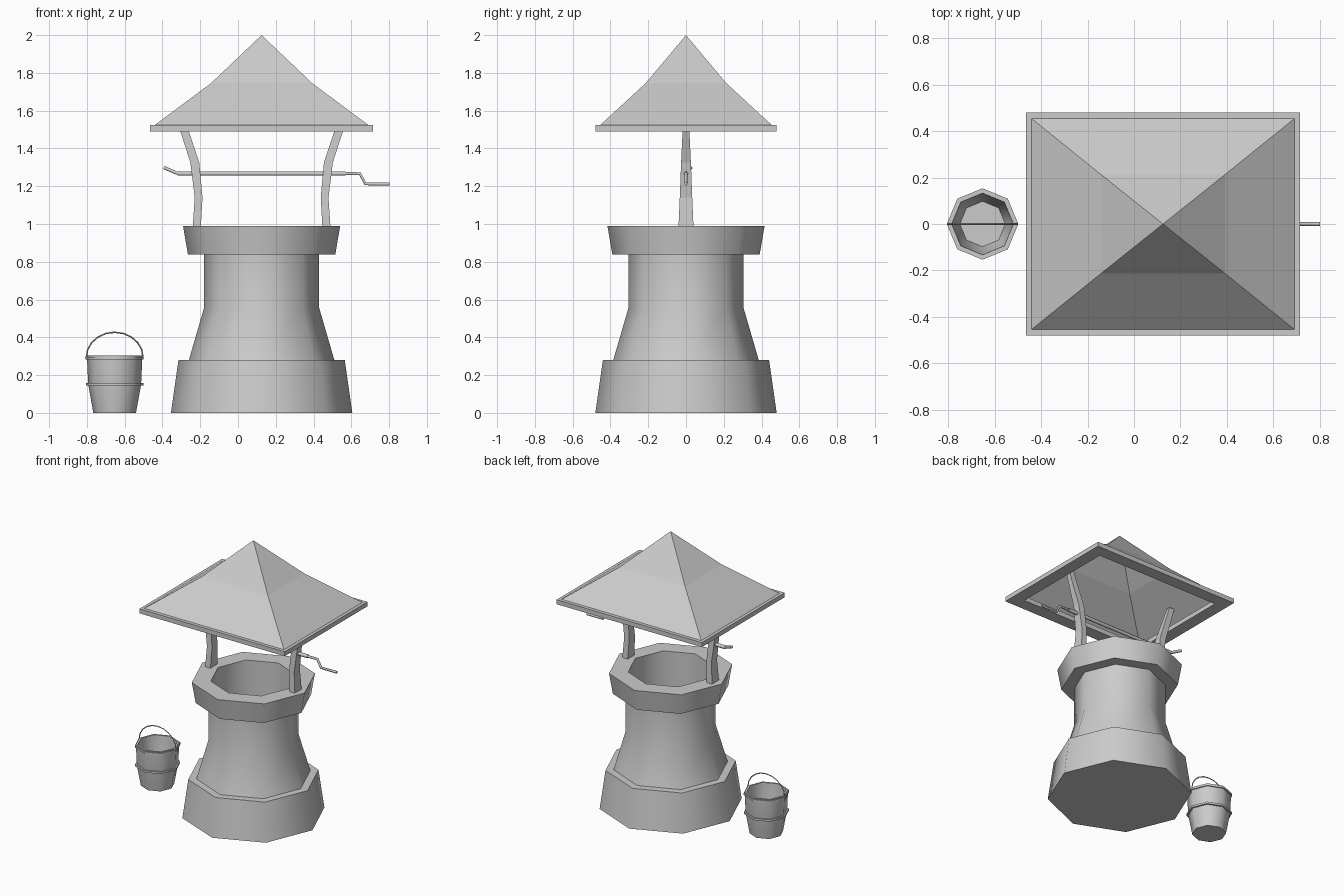
import bpy, bmesh
from math import sin, cos, pi, radians

if "Cube" in bpy.data.objects:
    bpy.data.objects.remove(bpy.data.objects["Cube"])

CX = 0.125            # well axis
BX = -0.653           # bucket axis


def finish(name, bm, smooth=None):
    bmesh.ops.recalc_face_normals(bm, faces=bm.faces)
    me = bpy.data.meshes.new(name)
    bm.to_mesh(me)
    bm.free()
    ob = bpy.data.objects.new(name, me)
    bpy.context.collection.objects.link(ob)
    if smooth:
        bpy.ops.object.select_all(action='DESELECT')
        ob.select_set(True)
        bpy.context.view_layer.objects.active = ob
        bpy.ops.object.shade_smooth_by_angle(angle=radians(smooth))
    return ob


def loft(name, rings, caps=True, closed=False, smooth=None):
    """Skin a list of rings of points."""
    bm = bmesh.new()
    vs = [[bm.verts.new(p) for p in r] for r in rings]
    n = len(vs[0])
    pairs = list(zip(vs, vs[1:])) + ([(vs[-1], vs[0])] if closed else [])
    for a, b in pairs:
        for i in range(n):
            j = (i + 1) % n
            bm.faces.new((a[i], a[j], b[j], b[i]))
    if caps and not closed:
        bm.faces.new(vs[0])
        bm.faces.new(vs[-1])
    return finish(name, bm, smooth)


def octagon(x, r, z):
    return [(x + r * cos(i * pi / 4), r * sin(i * pi / 4), z) for i in range(8)]


def lathe(name, x, profile, closed=False):
    return loft(name, [octagon(x, r, z) for r, z in profile], closed=closed, smooth=50)


def rect(hx, hy, z, x=CX):
    return [(x - hx, -hy, z), (x + hx, -hy, z), (x + hx, hy, z), (x - hx, hy, z)]


def rod(name, pts, r, res=1):
    cu = bpy.data.curves.new(name, 'CURVE')
    cu.dimensions = '3D'
    cu.bevel_depth, cu.bevel_resolution, cu.use_fill_caps = r, res, True
    sp = cu.splines.new('POLY')
    sp.points.add(len(pts) - 1)
    for p, co in zip(sp.points, pts):
        p.co = (*co, 1)
    ob = bpy.data.objects.new(name, cu)
    bpy.context.collection.objects.link(ob)
    bpy.ops.object.select_all(action='DESELECT')
    ob.select_set(True)
    bpy.context.view_layer.objects.active = ob
    bpy.ops.object.convert(target='MESH')


# Well: base, flared shaft, rim and hollow inside
lathe("well_body", CX, [(.48, 0), (.44, .28), (.385, .28), (.305, .555), (.305, .838),
                        (.39, .838), (.416, .99), (.287, .99), (.287, .3)])

# Bent posts, mirrored: (inner offset, outer offset, half depth, z)
post = [(.322, .365, .04, .98), (.313, .354, .033, 1.14),
        (.33, .377, .026, 1.325), (.385, .43, .018, 1.49), (.422, .462, .015, 1.60)]
for side, s in (("left", -1), ("right", 1)):
    loft(side + "_post", [[(CX + s * a, -d, z), (CX + s * b, -d, z),
                           (CX + s * b, d, z), (CX + s * a, d, z)] for a, b, d, z in post])

# Roof frame and kinked pyramid skin
loft("roof_frame", [rect(.59, .48, 1.49), rect(.59, .48, 1.523),
                    rect(.50, .39, 1.523), rect(.50, .39, 1.49)], closed=True)
bm = bmesh.new()
low, mid = [[bm.verts.new(p) for p in r] for r in (rect(.567, .455, 1.523), rect(.267, .213, 1.746))]
apex = bm.verts.new((CX, 0, 2))
for i in range(4):
    j = (i + 1) % 4
    bm.faces.new((low[i], low[j], mid[j], mid[i]))
    bm.faces.new((mid[i], mid[j], apex))
finish("roof", bm)

# Windlass axle with crank and bent far end
rod("axle", [(-.32, 0, 1.267), (.57, 0, 1.267)], .013)
rod("crank", [(.56, 0, 1.267), (.645, 0, 1.267), (.675, 0, 1.212), (.803, 0, 1.212)], .009)
rod("axle_end", [(-.30, 0, 1.267), (-.325, 0, 1.27), (-.39, .025, 1.298)], .010)

# Bucket with wall thickness, bands and handle
lathe("bucket", BX, [(.113, 0), (.14, .15), (.147, .303), (.133, .303), (.124, .15), (.098, .02)])
for name, z, r in (("middle_band", .152, .152), ("top_band", .29, .154)):
    lathe(name, BX, [(r - .02, z - .007), (r, z - .007), (r, z + .007), (r - .02, z + .007)], closed=True)
arc = [(BX + .15 * cos(i * pi / 10), 0, .295 + .132 * sin(i * pi / 10)) for i in range(11)]
rod("bucket_handle", arc, .004, 0)
